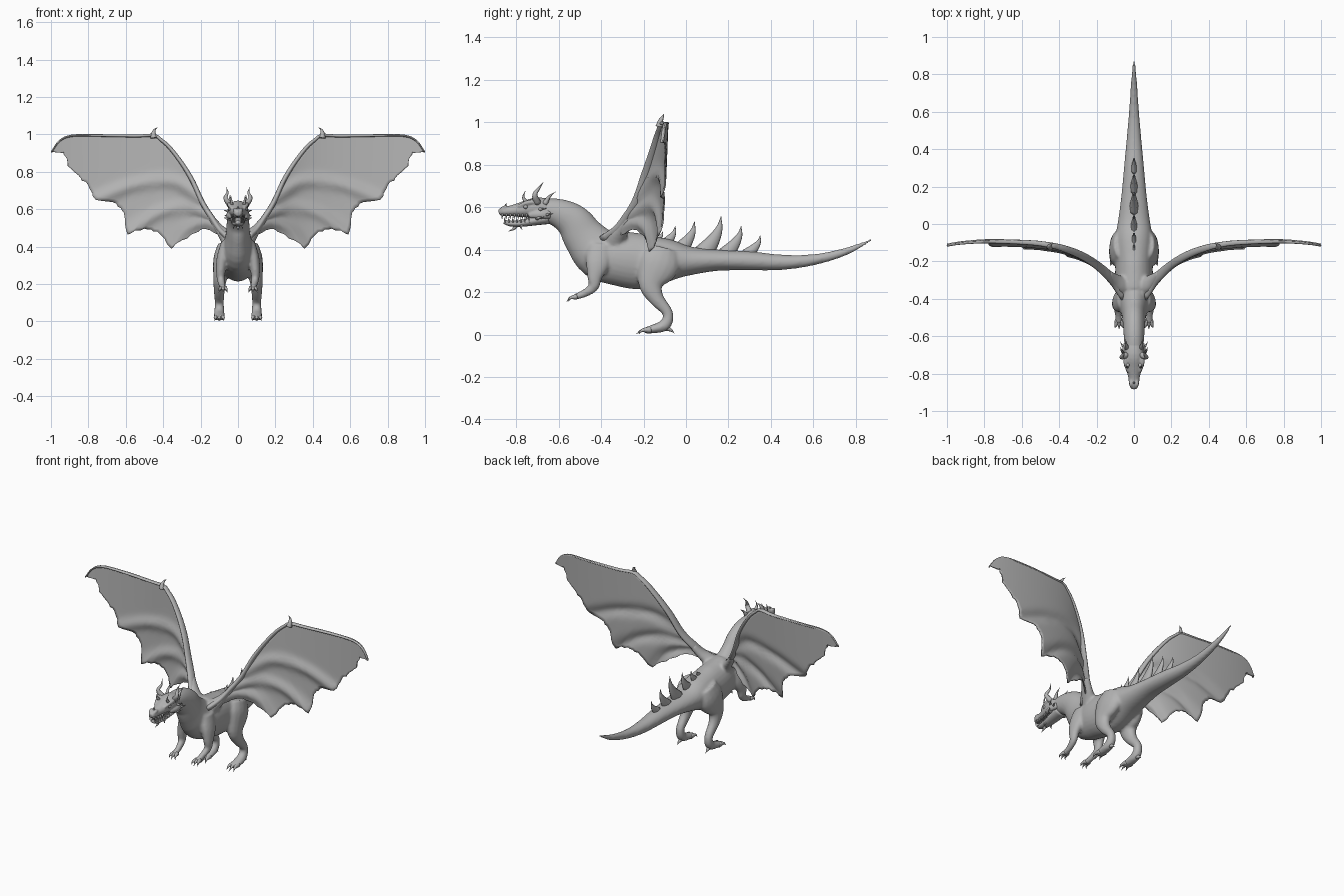
import bpy, bmesh, math, random
from mathutils import Vector

random.seed(4)
cube = bpy.data.objects.get("Cube")
if cube:
    bpy.data.objects.remove(cube)

grey = bpy.data.materials.new("stone_grey")
grey.use_nodes = True
TONE = (0.45, 0.45, 0.45, 1)
grey.diffuse_color = TONE
grey.node_tree.nodes["Principled BSDF"].inputs["Base Color"].default_value = TONE


def spline(points, steps):
    """Catmull-Rom curve through tuples of any length."""
    pts = [Vector(p) for p in points]
    pts = [pts[0] * 2 - pts[1]] + pts + [pts[-1] * 2 - pts[-2]]
    out = []
    for i in range(1, len(pts) - 2):
        a, b, c, d = pts[i - 1:i + 3]
        for k in range(steps):
            t = k / steps
            out.append(b + (c - a) * (t / 2) + (a * 2 - b * 5 + c * 4 - d) * (t * t / 2)
                       + (b * 3 - a - c * 3 + d) * (t ** 3 / 2))
    return out + [pts[-2]]


def loft(bm, points, side=(1, 0, 0), sides=16, steps=4, mirror=1):
    """Closed tube through (x, y, z, half width along side, half depth)."""
    path = spline(points, steps)
    pos = [Vector((p[0] * mirror, p[1], p[2])) for p in path]
    rings = []
    for i, p in enumerate(path):
        t = (pos[min(i + 1, len(pos) - 1)] - pos[max(i - 1, 0)]).normalized()
        a = Vector(side)
        a = (a - t * a.dot(t)).normalized()
        b = t.cross(a)
        ring = []
        for k in range(sides):
            ang = math.tau * k / sides
            ring.append(bm.verts.new(pos[i] + a * max(p[3], .001) * math.cos(ang)
                                     + b * max(p[4], .001) * math.sin(ang)))
        rings.append(ring)
    for r, q in zip(rings, rings[1:]):
        for k in range(sides):
            n = (k + 1) % sides
            bm.faces.new((r[k], r[n], q[n], q[k]))
    bm.faces.new(rings[0])
    bm.faces.new(rings[-1])


def finish(name, bm):
    bmesh.ops.recalc_face_normals(bm, faces=bm.faces)
    mesh = bpy.data.meshes.new(name)
    bm.to_mesh(mesh)
    bm.free()
    for f in mesh.polygons:
        f.use_smooth = True
    mesh.materials.append(grey)
    ob = bpy.data.objects.new(name, mesh)
    bpy.context.collection.objects.link(ob)
    return ob


def blend(ob, voxel, rounds):
    """Fuse overlapping volumes into one soft skin."""
    m = ob.modifiers.new("fuse", 'REMESH')
    m.mode = 'VOXEL'
    m.voxel_size = voxel
    m.use_smooth_shade = True
    s = ob.modifiers.new("soften", 'SMOOTH')
    s.factor = 0.5
    s.iterations = rounds


def horn(bm, points, r, mirror=1, flat=1.0):
    """Tapering spike along a few points."""
    n = len(points) - 1
    loft(bm, [(*p, r * flat * (1 - i / n), r * (1 - i / n)) for i, p in enumerate(points)],
         sides=8, mirror=mirror)


# Body: neck, trunk, tail and limbs fused together
bm = bmesh.new()
loft(bm, [(0, -.69, .59, .048, .05), (0, -.60, .572, .055, .068), (0, -.53, .53, .06, .085),
          (0, -.48, .46, .066, .1), (0, -.41, .385, .085, .122), (0, -.31, .358, .1, .13),
          (0, -.2, .343, .1, .13), (0, -.08, .35, .1, .1), (0, .02, .347, .085, .068),
          (0, .15, .35, .068, .05), (0, .3, .347, .054, .045), (0, .45, .34, .04, .036),
          (0, .6, .352, .027, .026), (0, .75, .39, .017, .018), (0, .875, .446, .006, .006)],
     sides=28)
for s in (1, -1):
    # Hind leg
    loft(bm, [(.06, -.11, .40, .05, .08), (.08, -.13, .33, .052, .1), (.095, -.165, .24, .038, .062),
              (.1, -.14, .17, .03, .037), (.1, -.085, .1, .025, .025), (.1, -.1, .045, .028, .028),
              (.1, -.16, .025, .03, .02), (.1, -.2, .018, .028, .013)], mirror=s)
    # Fore leg
    loft(bm, [(.06, -.4, .42, .03, .06), (.082, -.415, .34, .032, .058), (.092, -.43, .27, .026, .036),
              (.092, -.435, .225, .021, .025), (.085, -.48, .193, .018, .019),
              (.08, -.53, .175, .02, .013)], mirror=s)
    # Wing shoulder
    loft(bm, [(.02, -.34, .4, .06, .06), (.06, -.33, .45, .05, .04), (.1, -.3, .495, .035, .025),
              (.14, -.265, .55, .022, .018)], side=(0, 1, 0), mirror=s)
blend(finish("body", bm), .008, 6)

# Head with brows, cheeks and nostrils
bm = bmesh.new()
loft(bm, [(0, -.63, .58, .045, .055), (0, -.7, .597, .055, .049), (0, -.76, .59, .045, .039),
          (0, -.82, .583, .031, .026), (0, -.86, .58, .026, .022), (0, -.882, .575, .014, .014)],
     sides=20)
for s in (1, -1):
    loft(bm, [(.045, -.69, .625, .012, .01), (.043, -.74, .622, .014, .012),
              (.032, -.79, .604, .008, .008)], mirror=s)
    loft(bm, [(.04, -.64, .565, .016, .02), (.05, -.69, .565, .014, .02),
              (.038, -.74, .562, .01, .012)], mirror=s)
    loft(bm, [(.015, -.835, .598, .008, .006), (.016, -.855, .598, .01, .01),
              (.015, -.872, .59, .007, .007)], mirror=s)
blend(finish("head", bm), .005, 3)

# Lower jaw
bm = bmesh.new()
loft(bm, [(0, -.65, .55, .042, .03), (0, -.72, .535, .038, .022), (0, -.78, .523, .03, .016),
          (0, -.83, .523, .023, .013), (0, -.857, .532, .012, .01)])
finish("lower_jaw", bm)

# Eyes
bm = bmesh.new()
for s in (1, -1):
    for v in bmesh.ops.create_uvsphere(bm, u_segments=12, v_segments=8, radius=.011)["verts"]:
        v.co += Vector((s * .042, -.755, .602))
finish("eyes", bm)

# Teeth in both jaws
bm = bmesh.new()
for s in (1, -1):
    for i in range(7):
        y = -.865 + i * .019
        x = .016 + i * .0028
        horn(bm, [(x, y, .567), (x, y - .001, .553), (x, y - .002, .541)], .006, s)
        horn(bm, [(x - .001, y + .012, .528), (x, y + .011, .543), (x, y + .01, .555)], .005, s)
finish("teeth", bm)

# Horns, brow spikes, cheek spikes and chin barb
bm = bmesh.new()
for s in (1, -1):
    horn(bm, [(.04, -.7, .62), (.066, -.712, .658), (.056, -.692, .69), (.064, -.672, .718)], .018, s)
    horn(bm, [(.032, -.745, .615), (.036, -.766, .645), (.038, -.757, .676)], .012, s)
    horn(bm, [(.036, -.665, .615), (.042, -.645, .648), (.045, -.615, .672)], .014, s)
    for y, z in ((-.69, .59), (-.66, .565), (-.7, .55)):
        horn(bm, [(.042, y, z), (.06, y + .008, z), (.074, y + .032, z + .004)], .012, s)
    horn(bm, [(.02, -.77, .52), (.024, -.778, .505), (.026, -.772, .493)], .008, s)
horn(bm, [(0, -.795, .525), (0, -.81, .5), (0, -.835, .486)], .014)
horn(bm, [(0, -.845, .595), (0, -.85, .609), (0, -.842, .618)], .009)
finish("head_horns", bm)

# Back spines: tip y, tip z, base z
bm = bmesh.new()
for y, z, base in ((-.11, .485, .43), (-.05, .512, .41), (.04, .532, .39), (.165, .557, .38),
                   (.26, .512, .375), (.35, .467, .375)):
    h = z - base
    lean = .25 * h + .04
    horn(bm, [(0, y - lean, base), (0, y - lean * .45, base + h * .35),
              (0, y - lean * .1, base + h * .68), (0, y, z)], .2 * h + .012, flat=.55)
finish("back_spines", bm)

# Toes and claws
bm = bmesh.new()
for s in (1, -1):
    for k in (-1, 0, 1):
        horn(bm, [(.1 + k * .014, -.165, .022), (.1 + k * .021, -.205, .02),
                  (.1 + k * .025, -.235 + abs(k) * .012, .002)], .016, s)
        horn(bm, [(.08 + k * .01, -.515, .178), (.08 + k * .018, -.545, .172),
                  (.08 + k * .022, -.562 + abs(k) * .01, .155)], .013, s)
    horn(bm, [(.1, -.09, .03), (.1, -.07, .02), (.1, -.055, .006)], .014, s)
finish("claws", bm)

# Wing outline as pairs of leading and trailing points in x and z
LEAD = [(.05, .45), (.1, .5), (.14, .56), (.17, .605), (.2, .66), (.24, .75), (.28, .82), (.325, .885),
        (.37, .94), (.41, .975), (.45, 1), (.55, .997), (.76, 1), (.89, .998), (.955, .97), (.998, .91)]
TRAIL = [(.05, .42), (.09, .46), (.17, .495), (.25, .465), (.355, .39), (.43, .48), (.5, .497),
         (.59, .465), (.61, .58), (.65, .63), (.76, .65), (.8, .725), (.84, .765), (.91, .83),
         (.93, .9), (.985, .905)]
FINGERS = [[(.2, .65), (.34, .745), (.55, .73), (.76, .65)],
           [(.13, .55), (.26, .605), (.42, .58), (.59, .465)],
           [(.1, .5), (.19, .525), (.28, .49), (.355, .39)]]
RIDGES = [[Vector(p) for p in spline(f, 14)] for f in FINGERS]


def wing_y(x, z):
    return -.08 - .37 * math.exp(-x / .185) - .03 * x ** 6 - .04 * (1 - z)


def sheet_point(p):
    d = min((p - q).length for r in RIDGES for q in r)
    return Vector((p.x, wing_y(p.x, p.y) + .006 - .02 * math.exp(-(d / .03) ** 2), p.y))


SUB, ROWS = 4, 20
lead = spline(LEAD, SUB)
trail = []
for a, b in zip(TRAIL, TRAIL[1:]):
    trail += [Vector(a).lerp(Vector(b), k / SUB) for k in range(SUB)]
trail.append(Vector(TRAIL[-1]))
for i in range(SUB, len(trail) - 4):
    if i % SUB:
        trail[i] += Vector((random.uniform(-.006, .006), random.uniform(-.004, .008)))

for s, label in ((1, "left"), (-1, "right")):
    # Membrane
    bm = bmesh.new()
    grid = []
    for a, b in zip(lead, trail):
        col = []
        for j in range(ROWS + 1):
            v = sheet_point(a.lerp(b, j / ROWS))
            col.append(bm.verts.new((v.x * s, v.y, v.z)))
        grid.append(col)
    for c, d in zip(grid, grid[1:]):
        for j in range(ROWS):
            bm.faces.new((c[j], c[j + 1], d[j + 1], d[j]))
    wing = finish(label + "_wing_membrane", bm)
    thick = wing.modifiers.new("thickness", 'SOLIDIFY')
    thick.thickness = .007
    thick.offset = 0

    # Arm along the leading edge, and the wrist claw
    bm = bmesh.new()
    n = len(LEAD) - 1
    loft(bm, [(x, wing_y(x, z), z - .006, .026 * (1 - i / n) + .006, .013 * (1 - i / n) + .004)
              for i, (x, z) in enumerate(LEAD)], side=(0, 1, 0), sides=12, mirror=s)
    horn(bm, [(.45, -.125, .98), (.452, -.12, 1.005), (.445, -.11, 1.025), (.43, -.105, 1.037)], .018, s)
    finish(label + "_wing_arm", bm)
